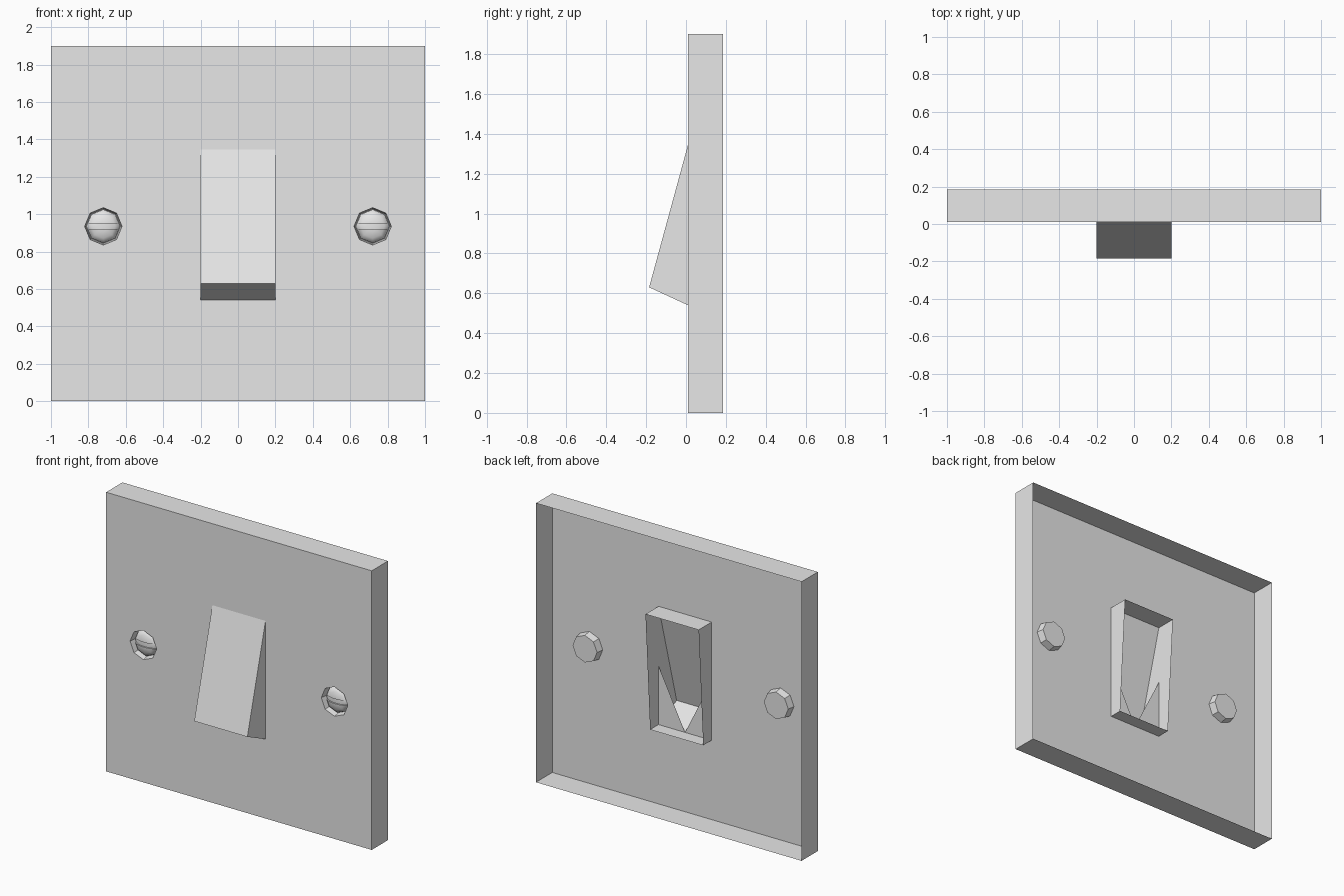
import bpy, bmesh, math

if "Cube" in bpy.data.objects:
    bpy.data.objects.remove(bpy.data.objects["Cube"])

FRONT, BACK = 0.01, 0.185        # plate depth
MID_Z = 0.935                    # height of the screws
SCREW_X, SCREW_R = 0.72, 0.10
ROCK_X, ROCK_TOP, ROCK_BOT = 0.20, 1.345, 0.54

white = bpy.data.materials.new("white_plastic")
white.diffuse_color = (0.8, 0.8, 0.8, 1)
white.use_nodes = True
white.node_tree.nodes["Principled BSDF"].inputs["Base Color"].default_value = white.diffuse_color


def finish(bm, name, smooth=None):
    """Turn a bmesh into a named, coloured object."""
    me = bpy.data.meshes.new(name)
    bm.to_mesh(me)
    bm.free()
    me.materials.append(white)
    ob = bpy.data.objects.new(name, me)
    bpy.context.collection.objects.link(ob)
    if smooth:
        bpy.ops.object.select_all(action='DESELECT')
        ob.select_set(True)
        bpy.context.view_layer.objects.active = ob
        bpy.ops.object.shade_smooth_by_angle(angle=math.radians(smooth))
    return ob


def rect(x, z0, z1):
    return [(-x, z0), (x, z0), (x, z1), (-x, z1)]


def octagon(cx, cz, r):
    return [(cx + r * math.cos(i * math.pi / 4), cz + r * math.sin(i * math.pi / 4))
            for i in range(8)]


def ring(bm, pts, y):
    return [bm.verts.new((x, y, z)) for x, z in pts]


def bridge(bm, a, b):
    n = len(a)
    for i in range(n):
        bm.faces.new((a[i], a[(i + 1) % n], b[(i + 1) % n], b[i]))


# Plate: thin front face with three openings, and a rim open at the back
bm = bmesh.new()
loops = [rect(1, 0, 1.9), rect(ROCK_X, ROCK_BOT, ROCK_TOP)]
loops += [octagon(s * SCREW_X, MID_Z, SCREW_R) for s in (-1, 1)]
edges, rings = [], []
for pts in loops:
    vs = ring(bm, pts, FRONT)
    rings.append(vs)
    edges += [bm.edges.new((vs[i - 1], vs[i])) for i in range(len(vs))]
bmesh.ops.triangle_fill(bm, use_beauty=True, edges=edges, normal=(0, -1, 0))
bridge(bm, rings[0], ring(bm, loops[0], BACK))
bmesh.ops.recalc_face_normals(bm, faces=bm.faces)
for f in bm.faces:               # front face looks forward, rim looks outward
    c = f.calc_center_median()
    out = -f.normal.y if abs(f.normal.y) > 0.5 else f.normal.x * c.x + f.normal.z * (c.z - 0.95)
    if out < 0:
        f.normal_flip()
finish(bm, "plate")

# Rocker: hollow wedge with a collar running behind the plate, open at the back
bm = bmesh.new()
profile = [(0.15, ROCK_TOP), (FRONT, ROCK_TOP), (-0.185, 0.63), (FRONT, ROCK_BOT), (0.10, ROCK_BOT)]
left, right = ([bm.verts.new((s * ROCK_X, y, z)) for y, z in profile] for s in (-1, 1))
for i in range(4):
    bm.faces.new((left[i], left[i + 1], right[i + 1], right[i]))
bm.faces.new(left)
bm.faces.new(right)
bmesh.ops.recalc_face_normals(bm, faces=bm.faces)
if max(bm.faces, key=lambda f: f.calc_area()).normal.y > 0:
    bmesh.ops.reverse_faces(bm, faces=bm.faces)
finish(bm, "rocker")

# Corner webs seen inside the rocker from behind
bm = bmesh.new()
for s in (-1, 1):
    pts = [(s * ROCK_X, 0.94), (s * ROCK_X, ROCK_BOT), (0, ROCK_BOT)]
    f = bm.faces.new(ring(bm, pts, FRONT))
    f.normal_update()
    if f.normal.y > 0:
        f.normal_flip()
finish(bm, "rocker_corner_webs")

# Screws: an octagonal cup behind the plate holding a slotted dome head
for side, s in (("left", -1), ("right", 1)):
    cx = s * SCREW_X
    bm = bmesh.new()
    base = ring(bm, octagon(cx, MID_Z, 0.092), 0.06)
    bridge(bm, ring(bm, octagon(cx, MID_Z, SCREW_R), FRONT), base)
    bm.faces.new(base)
    bmesh.ops.recalc_face_normals(bm, faces=bm.faces)
    finish(bm, side + "_screw_cup")

    bm = bmesh.new()
    prev = ring(bm, octagon(cx, MID_Z, 0.09), 0.05)
    for a in (22, 45, 68):
        a = math.radians(a)
        cur = ring(bm, octagon(cx, MID_Z, 0.09 * math.cos(a)), 0.05 - 0.037 * math.sin(a))
        bridge(bm, prev, cur)
        prev = cur
    tip = bm.verts.new((cx, 0.013, MID_Z))
    for i in range(8):
        bm.faces.new((prev[i - 1], prev[i], tip))
    bmesh.ops.recalc_face_normals(bm, faces=bm.faces)
    if sum(f.normal.y for f in bm.faces) > 0:
        bmesh.ops.reverse_faces(bm, faces=bm.faces)
    # Slot: cut a horizontal strip and push it in
    for d in (-0.016, 0.016):
        bmesh.ops.bisect_plane(bm, geom=bm.verts[:] + bm.edges[:] + bm.faces[:], dist=1e-5,
                               plane_co=(0, 0, MID_Z + d), plane_no=(0, 0, 1))
    strip = [f for f in bm.faces if abs(f.calc_center_median().z - MID_Z) < 0.016]
    ext = bmesh.ops.extrude_face_region(bm, geom=strip)["geom"]
    bmesh.ops.delete(bm, geom=[f for f in strip if f.is_valid], context='FACES')
    bmesh.ops.translate(bm, vec=(0, 0.009, 0),
                        verts=[g for g in ext if isinstance(g, bmesh.types.BMVert)])
    finish(bm, side + "_screw_head", smooth=50)
